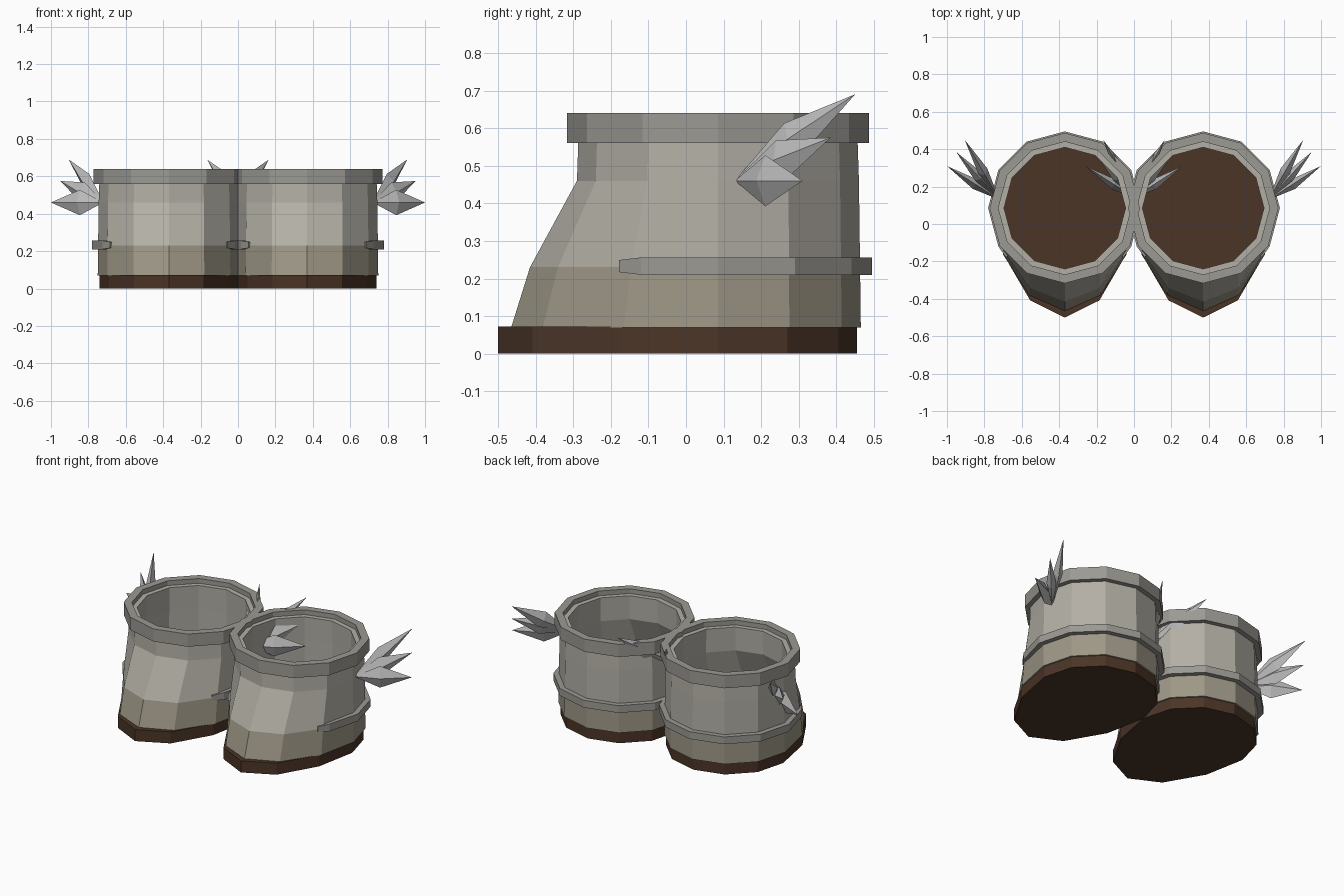
import bpy
from math import sin, cos, radians, tau
from mathutils import Vector

if "Cube" in bpy.data.objects:
    bpy.data.objects.remove(bpy.data.objects["Cube"])

CY = 0.085   # y of the shaft axis
N = 12


def material(name, rgb):
    m = bpy.data.materials.new(name)
    m.diffuse_color = (*rgb, 1)
    m.use_nodes = True
    m.node_tree.nodes["Principled BSDF"].inputs["Base Color"].default_value = m.diffuse_color
    return m


LEATHER = material("leather", (0.45, 0.43, 0.38))
FOOT = material("foot_leather", (0.34, 0.31, 0.24))
TRIM = material("trim", (0.33, 0.32, 0.29))
SOLE = material("sole_brown", (0.07, 0.035, 0.02))
FEATHER = material("feather", (0.5, 0.5, 0.5))


def make(name, verts, faces, *mats):
    me = bpy.data.meshes.new(name)
    me.from_pydata(verts, [], faces)
    for m in mats:
        me.materials.append(m)
    me.update()
    ob = bpy.data.objects.new(name, me)
    bpy.context.collection.objects.link(ob)
    return ob


def ring(cx, r, z, toe=0.0):
    # 12-sided ring whose front half is pulled forward by toe
    pts = []
    for i in range(N):
        a = tau * i / N
        s = sin(a)
        pts.append((cx + r * cos(a), CY + r * s - toe * max(0, -s) ** 1.5, z))
    return pts


def loft(name, rings, mats, close=False, caps=False):
    verts = [p for rg in rings for p in rg]
    k = len(rings)
    faces = []
    for j in range(k if close else k - 1):
        a, b = j * N, ((j + 1) % k) * N
        for i in range(N):
            n = (i + 1) % N
            faces.append((a + i, a + n, b + n, b + i))
    if caps:
        faces.append(tuple(reversed(range(N))))
        faces.append(tuple(range((k - 1) * N, k * N)))
    return make(name, verts, faces, *mats)


def strap(cx, side):
    # heel strap wrapped round the back, with narrowed ends
    angles = [-40] + list(range(-30, 211, 30)) + [220]
    verts, faces = [], []
    for i, deg in enumerate(angles):
        a = radians(deg)
        end = i in (0, len(angles) - 1)
        h = 0.016 if end else 0.023
        for r, z in ((0.36, -h), (0.41, -h), (0.41, h), (0.36, h)):
            verts.append((cx + r * cos(a), CY + r * sin(a), 0.233 + z))
    last = len(angles) - 1
    for i in range(last):
        for j in range(4):
            n = (j + 1) % 4
            faces.append((4 * i + j, 4 * i + 4 + j, 4 * i + 4 + n, 4 * i + n))
    faces += [(0, 1, 2, 3), tuple(4 * last + j for j in (3, 2, 1, 0))]
    make(side + "_heel_strap", verts, faces, TRIM)


def wing(cx, sx, name):
    # three long faceted feathers fanning from one root
    root = Vector((0.35, 0.13, 0.46))
    verts, faces = [], []
    for tip, t, w in (((0.63, 0.31, 0.46), 0.45, 0.068),
                      ((0.58, 0.385, 0.575), 0.48, 0.055),
                      ((0.535, 0.45, 0.69), 0.48, 0.05)):
        tip = Vector(tip)
        d = (tip - root).normalized()
        thin = d.cross(Vector((0, 0, 1))).normalized()
        wide = thin.cross(d)
        mid = root.lerp(tip, t)
        pts = [root, mid + wide * w, mid + thin * 0.028,
               mid - wide * w, mid - thin * 0.028, tip]
        b = len(verts)
        verts += [(cx + sx * p.x, p.y, p.z) for p in pts]
        for i in range(4):
            p, q = b + 1 + i, b + 1 + (i + 1) % 4
            tris = [(b, p, q), (b + 5, q, p)]
            faces += tris if sx < 0 else [f[::-1] for f in tris]
    make(name, verts, faces, FEATHER)


for side, cx in (("left", -0.37), ("right", 0.37)):
    # sole
    loft(side + "_sole", [ring(cx, 0.37, 0, 0.215), ring(cx, 0.37, 0.073, 0.215)],
         [SOLE], caps=True)

    # boot body: outer wall up, inner wall back down
    body = [(0.38, 0.07, 0.17), (0.378, 0.23, 0.122), (0.375, 0.46, 0.0),
            (0.37, 0.61, 0.0), (0.325, 0.61, 0.0), (0.33, 0.46, 0.0),
            (0.335, 0.23, 0.11), (0.338, 0.07, 0.16)]
    ob = loft(side + "_boot_body", [ring(cx, *b) for b in body],
              [LEATHER, FOOT], close=True)
    for p in ob.data.polygons[:N]:
        p.material_index = 1

    # collar round the opening
    loft(side + "_collar", [ring(cx, r, z) for r, z in
         ((0.402, 0.56), (0.402, 0.64), (0.355, 0.64), (0.355, 0.56))],
         [TRIM], close=True)

    strap(cx, side)

    # wings on both flanks
    for sx, where in ((-1, "a"), (1, "b")):
        wing(cx, sx, f"{side}_wing_{where}")
